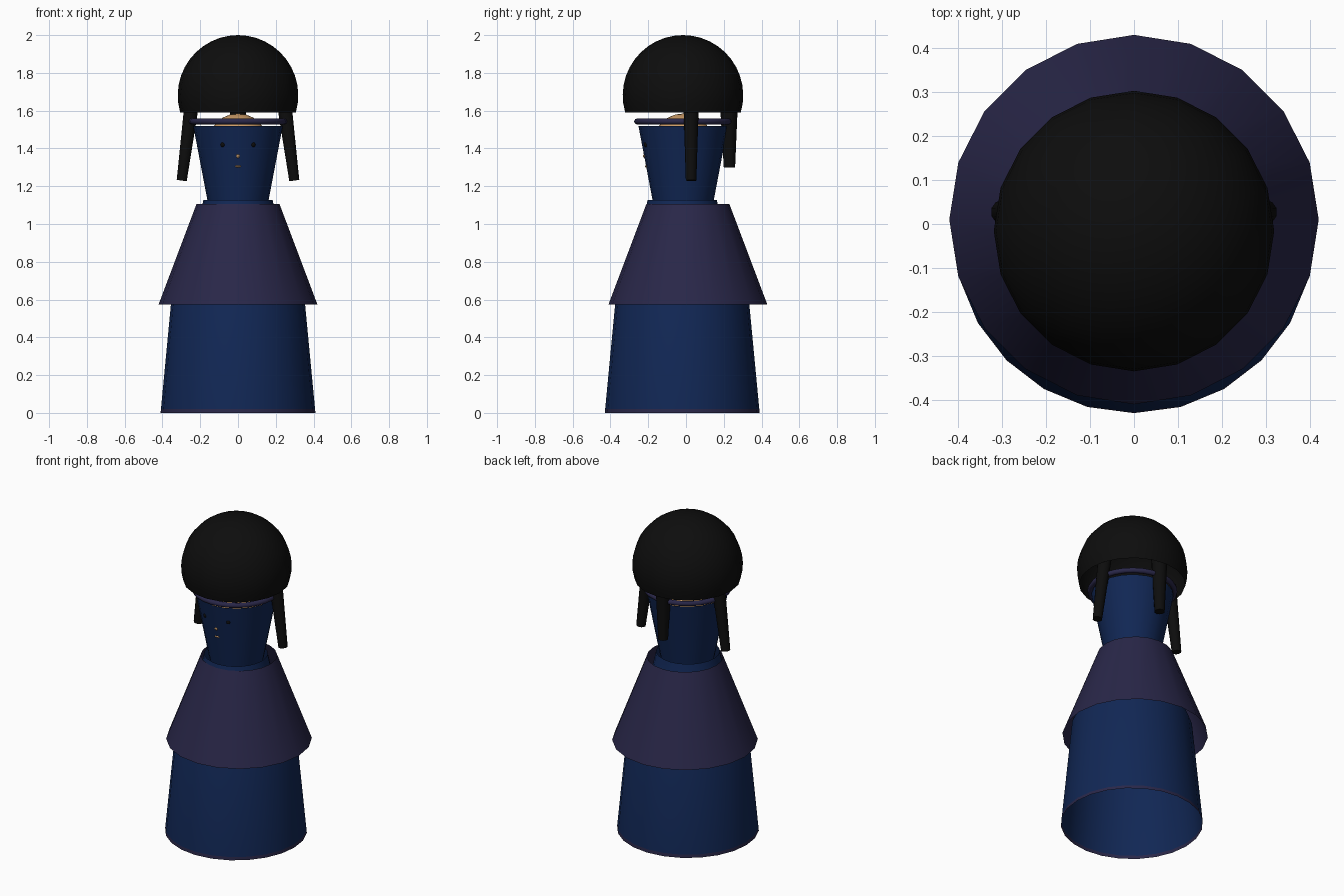
import bpy, bmesh, math
from mathutils import Vector

if "Cube" in bpy.data.objects:
    bpy.data.objects.remove(bpy.data.objects["Cube"])


def material(name, r, g, b):
    m = bpy.data.materials.new(name)
    m.diffuse_color = (r, g, b, 1)
    m.use_nodes = True
    m.node_tree.nodes["Principled BSDF"].inputs["Base Color"].default_value = m.diffuse_color
    return m


NAVY = material("navy cloth", 0.0055, 0.020, 0.090)
PURPLE = material("dusky purple cloth", 0.022, 0.020, 0.066)
BLACK = material("black hair", 0.004, 0.004, 0.004)
SKIN = material("warm skin", 0.62, 0.34, 0.14)


def finish(name, bm, mats, angle=40):
    me = bpy.data.meshes.new(name)
    bm.to_mesh(me)
    bm.free()
    for m in mats:
        me.materials.append(m)
    ob = bpy.data.objects.new(name, me)
    bpy.context.collection.objects.link(ob)
    bpy.ops.object.select_all(action='DESELECT')
    ob.select_set(True)
    bpy.context.view_layer.objects.active = ob
    bpy.ops.object.shade_smooth_by_angle(angle=math.radians(angle))
    return ob


def lathe(name, profile, cy, sides, mats, rule=None):
    """Open shell of revolution from (radius, z) points, listed bottom to top."""
    bm = bmesh.new()
    rings = []
    for r, z in profile:
        if r == 0:
            rings.append([bm.verts.new((0, cy, z))] * sides)
        else:
            rings.append([bm.verts.new((r * math.cos(a), cy + r * math.sin(a), z))
                          for a in (math.tau * i / sides for i in range(sides))])
    for lo, hi in zip(rings, rings[1:]):
        for i in range(sides):
            j = (i + 1) % sides
            f = bm.faces.new(list(dict.fromkeys((lo[i], lo[j], hi[j], hi[i]))))
            if rule:
                f.material_index = rule(f.calc_center_median())
    return finish(name, bm, mats)


def lock(name, top, bottom, r_top, r_bottom):
    """Tapered hair lock between two points."""
    top, bottom = Vector(top), Vector(bottom)
    axis = top - bottom
    bm = bmesh.new()
    bmesh.ops.create_cone(bm, cap_ends=True, segments=10, radius1=r_bottom,
                          radius2=r_top, depth=axis.length)
    rot = Vector((0, 0, 1)).rotation_difference(axis).to_matrix()
    bmesh.ops.rotate(bm, verts=bm.verts, matrix=rot)
    bmesh.ops.translate(bm, verts=bm.verts, vec=(top + bottom) / 2)
    finish(name, bm, [BLACK])


def ball(name, centre, radius, mat, segs, scale=(1, 1, 1)):
    bm = bmesh.new()
    bmesh.ops.create_uvsphere(bm, u_segments=segs, v_segments=segs // 2 + 2, radius=radius)
    bmesh.ops.scale(bm, verts=bm.verts, vec=scale)
    bmesh.ops.translate(bm, verts=bm.verts, vec=centre)
    finish(name, bm, [mat])


CY = -0.015

# Long skirt with purple hem, narrowing into the bodice under the overskirt
lathe("skirt", [(0.41, 0), (0.408, 0.02), (0.348, 0.65), (0.21, 1.0), (0.183, 1.128)],
      -0.02, 24, [NAVY, PURPLE], lambda c: 1 if c.z < 0.02 else 0)

# Flared overskirt
lathe("overskirt", [(0.42, 0.575), (0.22, 1.105)], 0.01, 20, [PURPLE])

# Tall flared collar around the head
lathe("collar", [(0.157, 1.10), (0.237, 1.52)], CY, 20, [NAVY])

# Head, mostly hidden in the collar
ball("head", (0, CY, 1.425), 0.16, SKIN, 20)

# Head band
bpy.ops.mesh.primitive_torus_add(major_radius=0.244, minor_radius=0.016, major_segments=28,
                                 minor_segments=8, location=(0, CY, 1.543))
band = bpy.context.object
band.name = "head_band"
band.data.materials.append(PURPLE)
bpy.ops.object.shade_smooth_by_angle(angle=math.radians(50))

# Open hair dome: sphere cut a little below its middle
R, ZC = 0.319, 1.681
steps = 12
start = math.radians(-16.5)
dome = []
for i in range(steps + 1):
    a = start + (math.pi / 2 - start) * i / steps
    dome.append((0 if i == steps else R * math.cos(a), ZC + R * math.sin(a)))
lathe("hair_dome", dome, -0.016, 20, [BLACK])

# Hair locks, two at the sides and one at the back
for s, side in ((-1, "left"), (1, "right")):
    lock("hair_lock_" + side, (s * 0.243, 0.027, 1.65), (s * 0.298, 0.027, 1.23), 0.041, 0.028)
lock("hair_lock_back", (0, 0.227, 1.65), (0, 0.23, 1.30), 0.048, 0.03)

# Small facial features just breaking the collar surface
for s, side in ((-1, "left"), (1, "right")):
    ball("eye_" + side, (s * 0.08, -0.211, 1.42), 0.013, BLACK, 10)
ball("nose", (0, -0.212, 1.36), 0.016, SKIN, 8, (0.75, 1, 0.8))
ball("mouth", (0, -0.204, 1.305), 0.018, SKIN, 8, (1, 0.8, 0.35))
